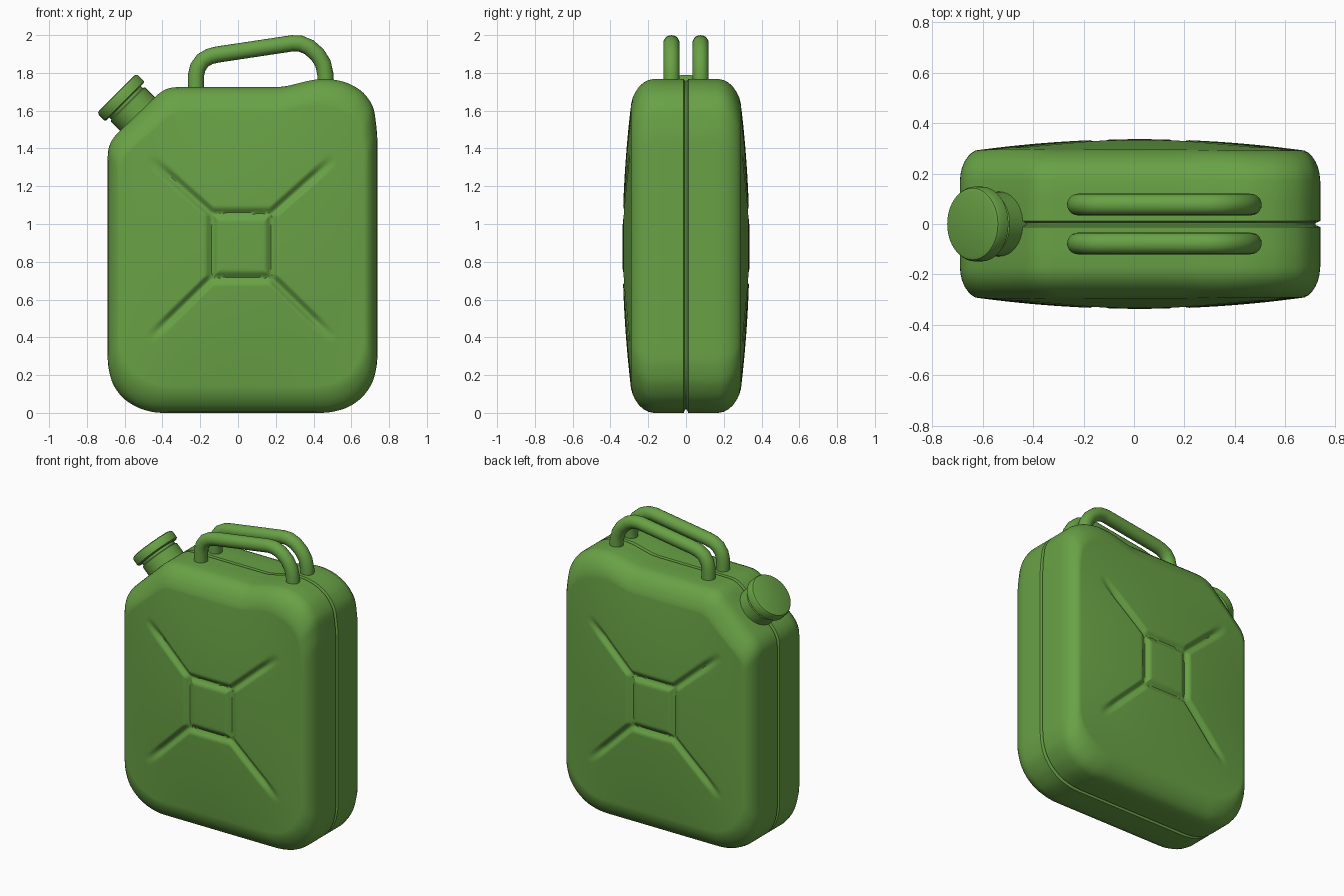
import bpy, bmesh, math
from mathutils import Vector, Matrix

if "Cube" in bpy.data.objects:
    bpy.data.objects.remove(bpy.data.objects["Cube"])

mat = bpy.data.materials.new("green_paint")
mat.diffuse_color = (0.14, 0.36, 0.06, 1)
mat.use_nodes = True
mat.node_tree.nodes["Principled BSDF"].inputs["Base Color"].default_value = mat.diffuse_color


def finish(ob, angle):
    ob.data.materials.append(mat)
    bpy.ops.object.select_all(action='DESELECT')
    ob.select_set(True)
    bpy.context.view_layer.objects.active = ob
    bpy.ops.object.shade_smooth_by_angle(angle=math.radians(angle))


def add_rings(name, rings, angle):
    """Bridge closed rings of equal length and cap both ends."""
    bm = bmesh.new()
    vs = [[bm.verts.new(p) for p in r] for r in rings]
    n = len(vs[0])
    for a, b in zip(vs, vs[1:]):
        for i in range(n):
            j = (i + 1) % n
            bm.faces.new((a[i], a[j], b[j], b[i]))
    bm.faces.new(vs[0])
    bm.faces.new(vs[-1])
    bmesh.ops.recalc_face_normals(bm, faces=bm.faces)
    me = bpy.data.meshes.new(name)
    bm.to_mesh(me)
    bm.free()
    ob = bpy.data.objects.new(name, me)
    bpy.context.collection.objects.link(ob)
    finish(ob, angle)
    return ob


# Body outline seen from the front
CX, CZ = 0.022, 0.88
corners = [Vector(p) for p in [
    (-.69, .25), (-.665, .15), (-.61, .075), (-.53, .025), (-.44, 0),
    (.48, 0), (.58, .025), (.66, .08), (.715, .16), (.738, .26),
    (.738, 1.47), (.72, 1.62), (.665, 1.70), (.58, 1.75), (.48, 1.77),
    (.40, 1.765), (.24, 1.725), (-.36, 1.725), (-.405, 1.705),
    (-.665, 1.455), (-.69, 1.40)]]


def resample(pts, n):
    segs = list(zip(pts, pts[1:] + pts[:1]))
    step = sum((b - a).length for a, b in segs) / n
    out, pos = [], 0.0
    for a, b in segs:
        length = (b - a).length
        while pos < length and len(out) < n:
            out.append(a.lerp(b, pos / length))
            pos += step
        pos -= length
    for _ in range(6):
        out = [(out[i - 1] + out[i] * 2 + out[(i + 1) % len(out)]) / 4
               for i in range(len(out))]
    return out


outline = resample(corners, 360)

# Pressed grooves: a rectangle with four fading diagonals
x0, x1, z0, z1 = -.138, .178, .715, 1.055
rect = [Vector(p) for p in [(x0, z0), (x1, z0), (x1, z1), (x0, z1)]]
tips = [Vector(p) for p in [(-.47, .39), (.51, .39), (.51, 1.35), (-.47, 1.35)]]
lines = [(rect[i], rect[(i + 1) % 4], False) for i in range(4)]
lines += [(a, b, True) for a, b in zip(rect, tips)]


def groove(p):
    best = 0.0
    for a, b, fade in lines:
        ab = b - a
        t = max(0, min(1, (p - a).dot(ab) / ab.length_squared))
        s = max(0, 1 - (p - a - ab * t).length / .036)
        s = s * s * (3 - 2 * s)
        if fade:
            s *= min(1, (1 - t) * 3)
        best = max(best, s)
    return .022 * best


def face_y(p):
    u, v = (p.x - CX) / .66, (p.y - CZ) / .76
    bulge = max(0, 1 - u * u) * max(0, 1 - v * v)
    return .29 + .046 * bulge - groove(p)


def scaled(sx, sz):
    return [Vector((CX + (p.x - CX) * sx, CZ + (p.y - CZ) * sz)) for p in outline]


# Half of the shell: seam, rounded edge, then the domed panel
half = []
for y, ix, iz in [(.004, .018, .018), (.012, 0, 0), (.09, 0, 0), (.17, 0, 0),
                  (.20, .003, .006), (.225, .009, .019), (.25, .02, .042),
                  (.27, .034, .072), (.283, .048, .10)]:
    half.append([Vector((p.x, y, p.y)) for p in scaled(1 - ix / .71, 1 - iz / .88)])
N = 60
for k in range(N):
    t = 1 - k / N
    half.append([Vector((p.x, face_y(p), p.y))
                 for p in scaled((1 - .062 / .71) * t, (1 - .13 / .88) * t)])
front = [[Vector((p.x, -p.y, p.z)) for p in r] for r in half]
add_rings("body", front[::-1] + half, 40)

# Spout and cap turned about a tilted axis
tilt = Matrix.Translation((-.53, 0, 1.58)) @ Matrix.Rotation(math.radians(-45), 4, 'Y')


def lathe(name, profile, n=40):
    rings = [[tilt @ Vector((r * math.cos(i * math.tau / n),
                             r * math.sin(i * math.tau / n), h)) for i in range(n)]
             for r, h in profile]
    add_rings(name, rings, 35)


lathe("spout", [(.128, -.08), (.128, .075), (.118, .08), (.118, .11)])
lathe("cap", [(.138, .095), (.148, .102), (.148, .143), (.142, .155), (.13, .16)])

# Twin carrying handles
path = [(-.222, 1.68), (-.222, 1.79), (-.212, 1.83), (-.187, 1.866), (-.15, 1.887),
        (-.11, 1.897), (.29, 1.957), (.33, 1.955), (.375, 1.937), (.42, 1.898),
        (.45, 1.85), (.463, 1.79), (.463, 1.72)]
for side, y in (("front", -.077), ("back", .077)):
    rings = []
    for i, (x, z) in enumerate(path):
        a, b = Vector(path[max(i - 1, 0)]), Vector(path[min(i + 1, len(path) - 1)])
        d = (b - a).normalized()
        rings.append([Vector((x - d.y * c, y + s, z + d.x * c))
                      for c, s in ((.043 * math.cos(k * math.tau / 20),
                                    .043 * math.sin(k * math.tau / 20)) for k in range(20))])
    add_rings(side + "_handle", rings, 40)
